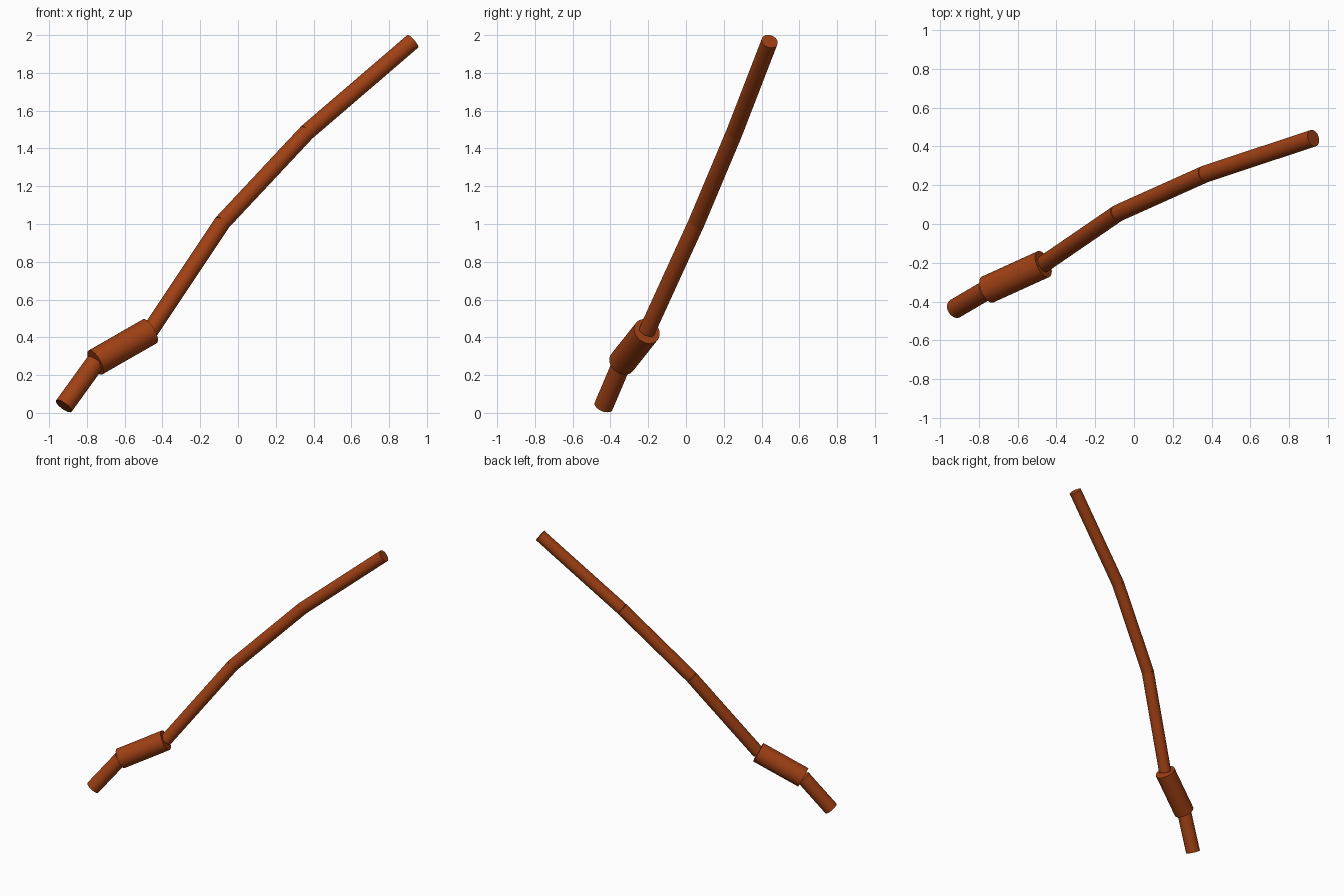
import bpy
from mathutils import Vector

if "Cube" in bpy.data.objects:
    bpy.data.objects.remove(bpy.data.objects["Cube"])

mat = bpy.data.materials.new("rust_brown")
mat.diffuse_color = (0.35, 0.052, 0.007, 1)
mat.use_nodes = True
mat.node_tree.nodes["Principled BSDF"].inputs["Base Color"].default_value = mat.diffuse_color


def rod(name, a, b, radius):
    """Flat-faced capped cylinder running from point a to point b."""
    a, b = Vector(a), Vector(b)
    d = b - a
    bpy.ops.mesh.primitive_cylinder_add(vertices=32, radius=radius, depth=d.length,
                                        location=(a + b) / 2)
    ob = bpy.context.object
    ob.name = name
    ob.rotation_euler = d.to_track_quat('Z', 'Y').to_euler()
    ob.data.materials.append(mat)
    return ob


# Joint centres from the lower tip to the upper tip
tip_low = (-0.922, -0.436, 0.036)
grip_low = (-0.755, -0.338, 0.267)
grip_top = (-0.467, -0.207, 0.432)
bend_1 = (-0.083, 0.056, 1.008)
bend_2 = (0.365, 0.257, 1.486)
tip_top = (0.925, 0.443, 1.967)

# Lower stub, thick grip, and the three bent shaft sections
rod("lower_stub", tip_low, grip_low, 0.051)
rod("thick_grip", grip_low, grip_top, 0.073)
rod("shaft_lower", grip_top, bend_1, 0.044)
rod("shaft_middle", bend_1, bend_2, 0.044)
rod("shaft_upper", bend_2, tip_top, 0.044)
